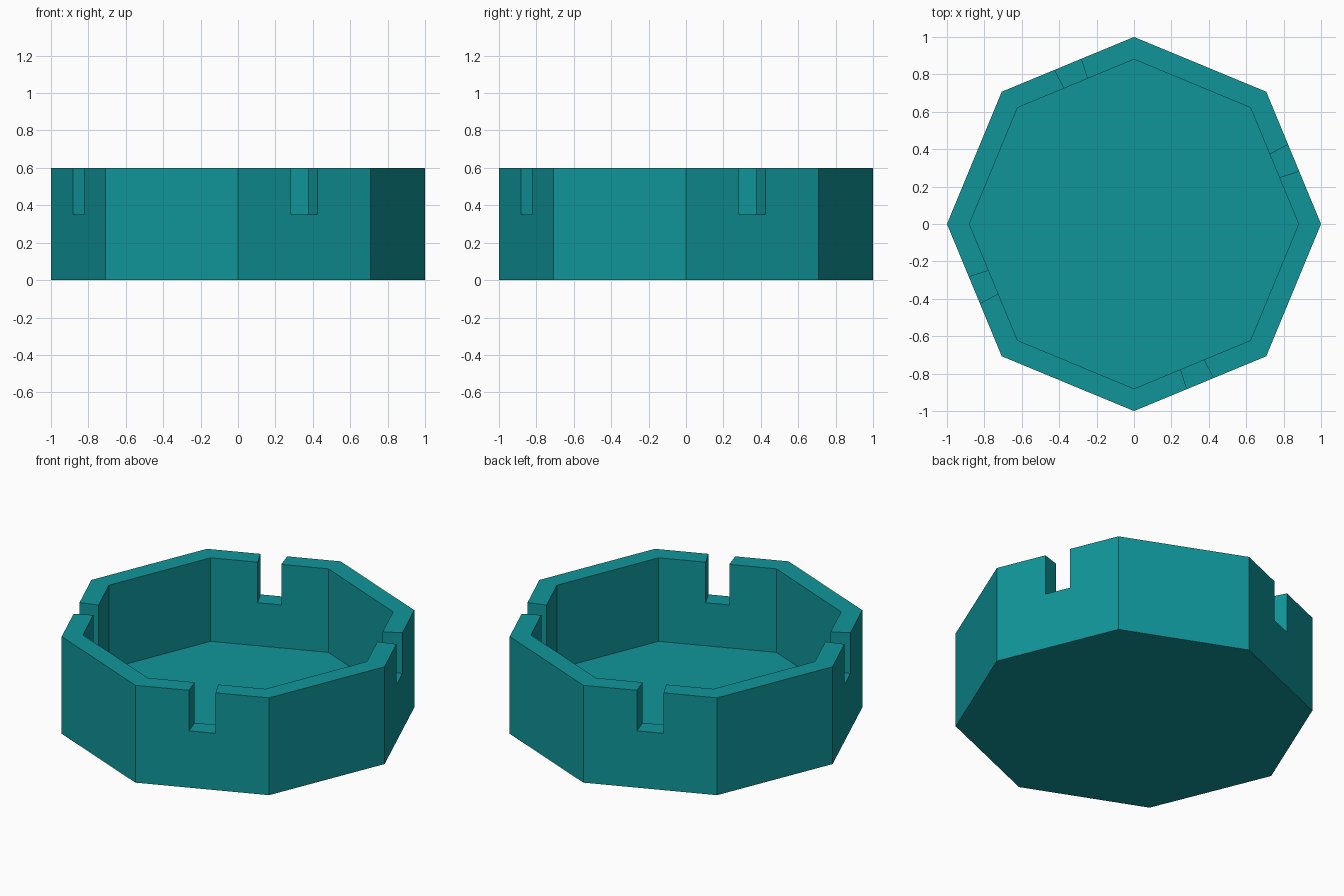
import bpy, bmesh
from math import cos, sin, pi
from mathutils import Vector

if "Cube" in bpy.data.objects:
    bpy.data.objects.remove(bpy.data.objects["Cube"])

SIDES, HEIGHT, FLOOR, SLOT_Z, INNER = 8, 0.6, 0.085, 0.35, 0.88
corners = [Vector((cos(i * 2 * pi / SIDES), sin(i * 2 * pi / SIDES))) for i in range(SIDES)]


def add_prism(bm, outline, z0, z1):
    """Extrude a flat outline from z0 up to z1."""
    face = bm.faces.new([bm.verts.new((p.x, p.y, z0)) for p in outline])
    top = bmesh.ops.extrude_face_region(bm, geom=[face])["geom"]
    verts = [v for v in top if isinstance(v, bmesh.types.BMVert)]
    bmesh.ops.translate(bm, verts=verts, vec=(0, 0, z1 - z0))


def make_object(name, prisms):
    bm = bmesh.new()
    for prism in prisms:
        add_prism(bm, *prism)
    bmesh.ops.recalc_face_normals(bm, faces=bm.faces[:])
    mesh = bpy.data.meshes.new(name)
    bm.to_mesh(mesh)
    bm.free()
    obj = bpy.data.objects.new(name, mesh)
    bpy.context.collection.objects.link(obj)
    return obj


# Solid octagonal body
tray = make_object("octagonal_tray", [(corners, 0, HEIGHT)])

# Inner hollow
cavity = make_object("cavity_cutter", [([c * INNER for c in corners], FLOOR, 1)])

# Radial rim slots in the middle fifth of every second side
slots = []
for i in range(0, SIDES, 2):
    a, b = corners[i], corners[i + 1]
    p, q = a.lerp(b, 0.4), a.lerp(b, 0.6)
    slots.append(([p * 0.7, p * 1.2, q * 1.2, q * 0.7], SLOT_Z, 1))
slot_cutter = make_object("slot_cutter", slots)

for cutter in (cavity, slot_cutter):
    mod = tray.modifiers.new(cutter.name, 'BOOLEAN')
    mod.operation = 'DIFFERENCE'
    mod.solver = 'EXACT'
    mod.object = cutter
    cutter.hide_render = True
    cutter.display_type = 'WIRE'

# Teal finish
teal = bpy.data.materials.new("teal")
teal.diffuse_color = (0.005, 0.30, 0.32, 1)
teal.use_nodes = True
teal.node_tree.nodes["Principled BSDF"].inputs["Base Color"].default_value = teal.diffuse_color
tray.data.materials.append(teal)
